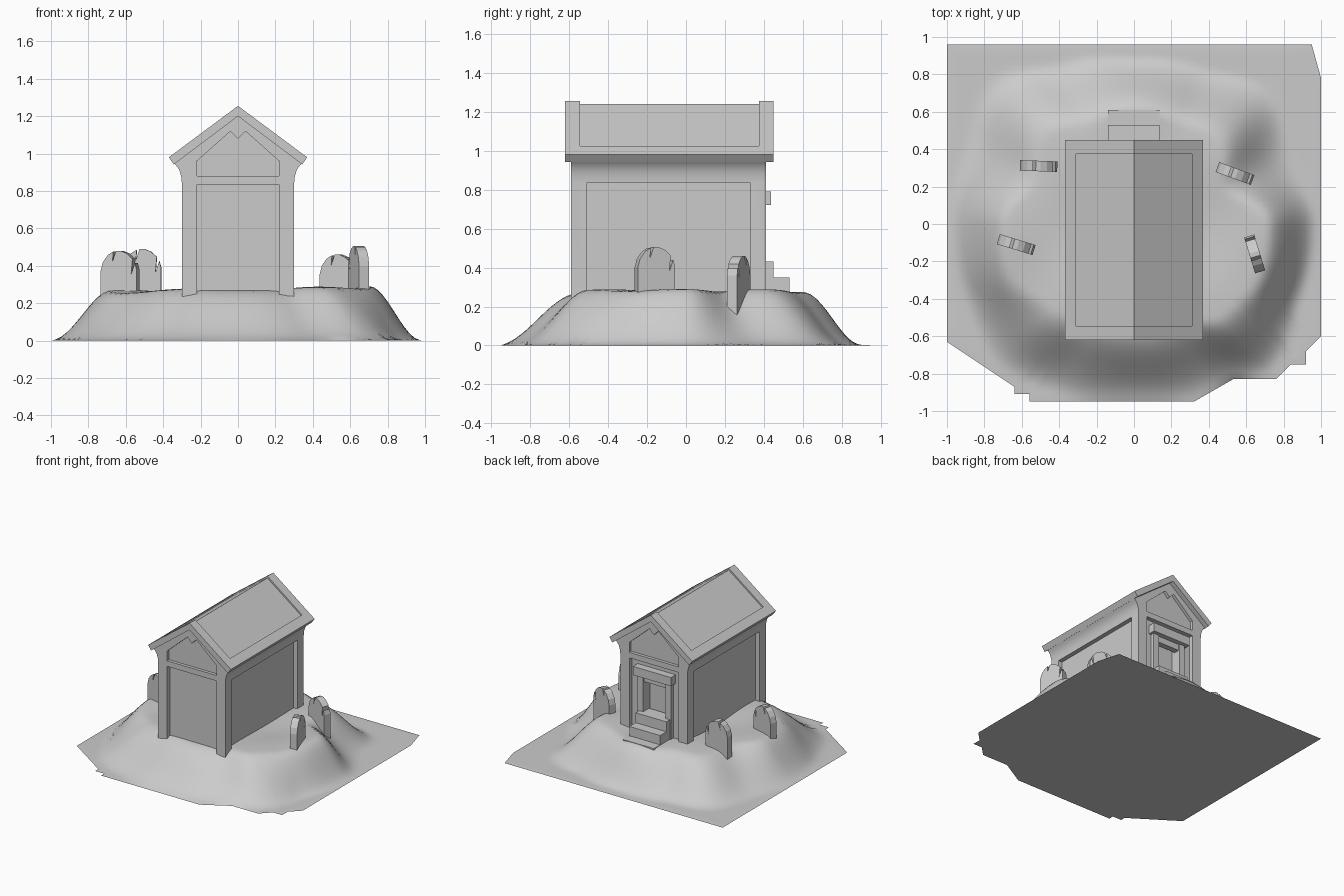
import bpy, bmesh, math
from mathutils import Vector

if "Cube" in bpy.data.objects:
    bpy.data.objects.remove(bpy.data.objects["Cube"])

stone_grey = bpy.data.materials.new("stone grey")
stone_grey.use_nodes = True
stone_grey.diffuse_color = (0.6, 0.6, 0.6, 1)
stone_grey.node_tree.nodes["Principled BSDF"].inputs["Base Color"].default_value = (0.6, 0.6, 0.6, 1)


def finish(name, bm):
    bmesh.ops.recalc_face_normals(bm, faces=bm.faces)
    mesh = bpy.data.meshes.new(name)
    bm.to_mesh(mesh)
    bm.free()
    mesh.materials.append(stone_grey)
    obj = bpy.data.objects.new(name, mesh)
    bpy.context.collection.objects.link(obj)
    return obj


def prism(name, profile, y0, y1):
    """Extrude an x-z outline along y."""
    bm = bmesh.new()
    face = bm.faces.new([bm.verts.new((x, y0, z)) for x, z in profile])
    ext = bmesh.ops.extrude_face_region(bm, geom=[face])["geom"]
    moved = [v for v in ext if isinstance(v, bmesh.types.BMVert)]
    bmesh.ops.translate(bm, verts=moved, vec=(0, y1 - y0, 0))
    return finish(name, bm)


def box(name, x0, x1, y0, y1, z0, z1):
    return prism(name, [(x0, z0), (x1, z0), (x1, z1), (x0, z1)], y0, y1)


def mirrored(half):
    """Close a right-hand outline with its mirror image, skipping points on the axis."""
    return half + [(-x, z) for x, z in reversed(half) if x > 0]


def cut(target, cutter):
    mod = target.modifiers.new("cut", "BOOLEAN")
    mod.operation = "DIFFERENCE"
    mod.solver = "EXACT"
    mod.object = cutter
    cutter.hide_render = True
    bpy.context.view_layer.objects.active = target
    bpy.ops.object.modifier_apply(modifier=mod.name)
    bpy.data.objects.remove(cutter)


def smooth(obj, degrees):
    bpy.ops.object.select_all(action="DESELECT")
    obj.select_set(True)
    bpy.context.view_layer.objects.active = obj
    bpy.ops.object.shade_smooth_by_angle(angle=math.radians(degrees))


# Walls, flaring out under the eaves
walls = prism("walls", mirrored([
    (0.30, 0.1), (0.30, 0.84), (0.304, 0.88), (0.315, 0.915),
    (0.33, 0.935), (0.343, 0.95), (0, 1.21)]), -0.59, 0.41)

# Sunken panels on all four sides and in both gables
depth = 0.035
for s in (-1, 1):
    xs = sorted((s * (0.30 - depth), s * 0.5))
    cut(walls, box("side_cutter", *xs, -0.51, 0.33, 0, 0.835))
gable = mirrored([(0.22, 0.88), (0.22, 0.96), (0.04, 1.12), (0, 1.08)])
panel = [(-0.22, 0), (0.22, 0), (0.22, 0.835), (-0.22, 0.835)]
for wall_y, s in ((-0.59, -1), (0.41, 1)):
    outside = wall_y + s * 0.1
    cut(walls, prism("gable_cutter", gable, wall_y - s * 0.025, outside))
    cut(walls, prism("panel_cutter", panel, wall_y - s * depth, outside))
cut(walls, box("doorway_cutter", -0.10, 0.10, 0.32, 0.6, 0, 0.70))
smooth(walls, 25)

# Gabled roof with a sunken field between raised end bands
roof = prism("roof", mirrored([(0, 1.20), (0.343, 0.942), (0.37, 0.98), (0, 1.255)][1:])
             + [(0, 1.20)], -0.62, 0.45)
cut(roof, prism("roof_cutter", mirrored([(0.31, 1.4), (0.31, 1.01), (0, 1.24)]), -0.545, 0.375))

# Door surround at the back
for s, side in ((1, "left"), (-1, "right")):
    xs = sorted((s * 0.10, s * 0.15))
    box("door_post_" + side, *xs, 0.36, 0.405, 0.2, 0.72)
box("door_lintel", -0.17, 0.17, 0.36, 0.435, 0.72, 0.79)
box("door_head", -0.12, 0.12, 0.35, 0.395, 0.67, 0.73)

# Steps
prism_steps = [(0.45, 0.43), (0.53, 0.35), (0.61, 0.275)]
for i, (front, top) in enumerate(prism_steps):
    box("step_%d" % (i + 1), -0.14, 0.135, 0.33, front, 0.12, top)

# Cracked gravestones
slab = [(-0.1, -0.12), (0.1, -0.12), (0.1, 0.14), (0.09, 0.175), (0.07, 0.115),
        (0.077, 0.197), (0.045, 0.226), (0.01, 0.24), (-0.015, 0.24), (-0.035, 0.18),
        (-0.03, 0.236), (-0.06, 0.218), (-0.088, 0.18), (-0.1, 0.135)]
for name, x, y, top, turn in (
        ("gravestone_back_right", -0.51, 0.31, 0.49, -2),
        ("gravestone_front_right", -0.63, -0.11, 0.48, -17),
        ("gravestone_back_left", 0.54, 0.27, 0.46, -20),
        ("gravestone_front_left", 0.645, -0.16, 0.505, 107)):
    stone = prism(name, slab, -0.028, 0.028)
    stone.location = (x, y, top - 0.24)
    stone.rotation_euler.z = math.radians(turn)

# Mound: plateau and foot radius in sixteen directions, counted from +x
crest = [.70, .50, .62, .58, .60, .58, .65, .56, .68, .70, .62, .56, .54, .54, .68, .72]
foot = [.98, .92, 1.02, .92, .90, .95, 1.08, 1.0, 1.0, 1.0, 1.06, 1.0, .97, 1.0, 1.08, .98]


def around(table, angle):
    t = angle / math.tau % 1 * len(table)
    i = int(t)
    f = (1 - math.cos((t - i) * math.pi)) / 2
    return table[i % len(table)] * (1 - f) + table[(i + 1) % len(table)] * f


def height(x, y):
    a, r = math.atan2(y, x), math.hypot(x, y)
    c, f = around(crest, a), around(foot, a)
    t = min(max((r - c) / (f - c), 0), 1)
    bumps = 0.27 + 0.015 * x + 0.01 * math.sin(9 * x + 1) * math.cos(8 * y)
    return bumps * (1 - t * t * (3 - 2 * t)) + 0.002


outline = [(-1, .96), (.95, .96), (1, .78), (1, -.6), (.92, -.68), (.92, -.75), (.84, -.75),
           (.76, -.83), (.53, -.83), (.32, -.95), (-.56, -.95), (-.56, -.91), (-.64, -.91),
           (-.64, -.87), (-1, -.63)]
edge = []
for p, q in zip(outline, outline[1:] + outline[:1]):
    p, q = Vector(p), Vector(q)
    n = max(1, round((q - p).length / 0.05))
    edge += [p.lerp(q, k / n) for k in range(n)]

bm = bmesh.new()
rings = 36
last = [bm.verts.new((p.x, p.y, 0)) for p in edge]
bm.faces.new(last)
for k in range(rings - 1, 0, -1):
    ring = []
    for p in edge:
        x, y = p * (k / rings)
        ring.append(bm.verts.new((x, y, height(x, y))))
    for i in range(len(edge)):
        j = (i + 1) % len(edge)
        bm.faces.new((last[i], last[j], ring[j], ring[i]))
    last = ring
bm.faces.new(last)
smooth(finish("mound", bm), 50)
